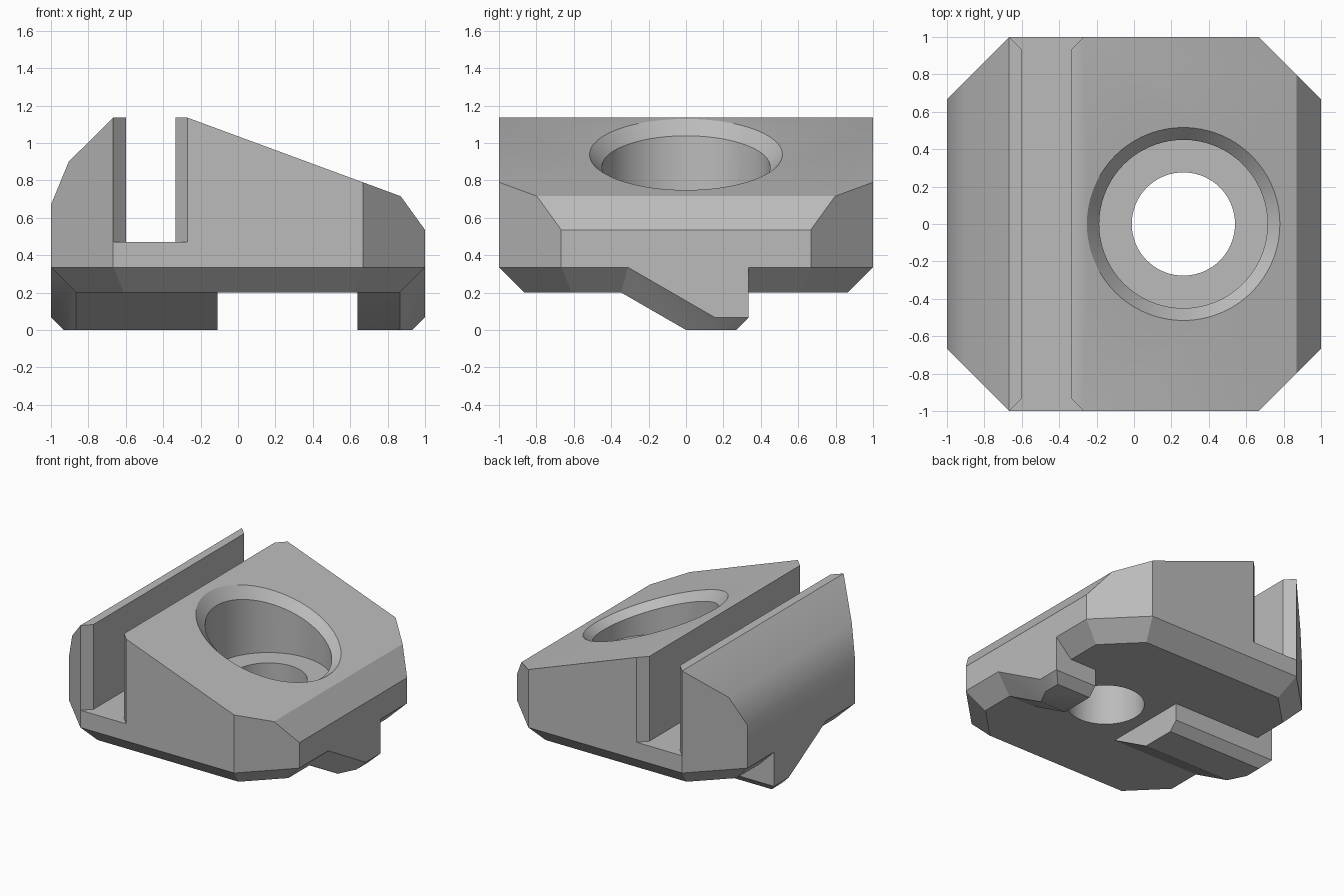
import bpy, bmesh, math
from mathutils import Vector

if "Cube" in bpy.data.objects:
    bpy.data.objects.remove(bpy.data.objects["Cube"])

grey = bpy.data.materials.new("plain grey")
grey.use_nodes = True
colour = (0.5, 0.5, 0.5, 1)
grey.diffuse_color = colour
grey.node_tree.nodes["Principled BSDF"].inputs["Base Color"].default_value = colour


def finish(bm, name):
    bmesh.ops.recalc_face_normals(bm, faces=bm.faces)
    mesh = bpy.data.meshes.new(name)
    bm.to_mesh(mesh)
    bm.free()
    mesh.materials.append(grey)
    obj = bpy.data.objects.new(name, mesh)
    bpy.context.collection.objects.link(obj)
    return obj


def prism(points, depth):
    """Extrude a closed outline along a vector."""
    bm = bmesh.new()
    face = bm.faces.new([bm.verts.new(p) for p in points])
    geom = bmesh.ops.extrude_face_region(bm, geom=[face])["geom"]
    verts = [g for g in geom if isinstance(g, bmesh.types.BMVert)]
    bmesh.ops.translate(bm, verts=verts, vec=depth)
    bmesh.ops.recalc_face_normals(bm, faces=bm.faces)
    return bm


def trim(bm, point, normal):
    """Cut away everything beyond a plane and cap the cut."""
    cut = bmesh.ops.bisect_plane(bm, geom=bm.verts[:] + bm.edges[:] + bm.faces[:],
                                 plane_co=point, plane_no=Vector(normal).normalized(),
                                 clear_outer=True, dist=1e-5)["geom_cut"]
    edges = [g for g in cut if isinstance(g, bmesh.types.BMEdge)]
    if edges:
        bmesh.ops.contextual_create(bm, geom=edges)


def subtract(obj, cutter):
    mod = obj.modifiers.new("cut", 'BOOLEAN')
    mod.operation, mod.solver, mod.object = 'DIFFERENCE', 'EXACT', cutter
    bpy.context.view_layer.objects.active = obj
    bpy.ops.object.modifier_apply(modifier=mod.name)
    bpy.data.objects.remove(cutter)


def smooth(obj):
    bpy.ops.object.select_all(action='DESELECT')
    obj.select_set(True)
    bpy.context.view_layer.objects.active = obj
    bpy.ops.object.shade_smooth_by_angle(angle=math.radians(30))


# Clamp body: side profile with clipped corners and a chamfered underside
profile = [(-1, 0.2), (-1, 0.67), (-0.905, 0.9), (-0.667, 1.135),
           (-0.27, 1.135), (0.87, 0.715), (1, 0.535), (1, 0.2)]
bm = prism([(x, -1, z) for x, z in profile], (0, 2, 0))
for k in range(8):
    a = k * math.pi / 4
    out = Vector((math.cos(a), math.sin(a), 0))
    reach = 1.667 / math.sqrt(2) if k % 2 else 1
    if k % 2:
        trim(bm, out * reach, out)
    trim(bm, out * (reach - 0.135) + Vector((0, 0, 0.2)), out - Vector((0, 0, 1)))
body = finish(bm, "clamp_body")

# Slot across the top, flared at both ends
half = [(-0.6, 0.933), (-0.666, 1), (-0.666, 1.2), (-0.27, 1.2), (-0.27, 1), (-0.335, 0.933)]
outline = half + [(x, -y) for x, y in reversed(half)]
subtract(body, finish(prism([(x, y, 0.47) for x, y in outline], (0, 0, 1)), "slot_cutter"))

# Screw hole with counterbore and a rim chamfer that follows the sloped top
CX, SIDES = 0.264, 72


def slope(x):
    return 1.135 - (x + 0.27) * 0.42 / 1.14


rings = [(0.276, -0.1, False), (0.276, 0.58, False), (0.45, 0.58, False),
         (0.45, -0.066, True), (0.616, 0.1, True)]
bm = bmesh.new()
loops = []
for r, z, follow in rings:
    loop = []
    for i in range(SIDES):
        a = math.tau * i / SIDES
        c, s = math.cos(a), math.sin(a)
        # the sloped rim keeps its height from the straight bore's plane
        loop.append(bm.verts.new((CX + r * c, r * s, z + slope(CX + r * c) if follow else z)))
    loops.append(loop)
for low, high in zip(loops, loops[1:]):
    for i in range(SIDES):
        j = (i + 1) % SIDES
        bm.faces.new((low[i], low[j], high[j], high[i]))
bm.faces.new(loops[0])
bm.faces.new(loops[-1])
subtract(body, finish(bm, "hole_cutter"))
smooth(body)

# Locking ribs underneath: ramp on the front, upright stop at the back
for name, side, inner in (("left_rib", 1, 0.64), ("right_rib", -1, 0.11)):
    box = [(inner * side, -1, 0), (side, -1, 0), (side, 0.335, 0), (inner * side, 0.335, 0)]
    bm = prism(box, (0, 0, 0.335))
    ramp = Vector((0, -0.5, -math.sqrt(0.75)))
    trim(bm, (0, 0, 0), ramp)
    trim(bm, (0.865 * side, 0, 0), ramp + Vector((side, 0, 0)))
    trim(bm, (0.933 * side, 0, 0), (side, 0, -1))
    trim(bm, (0, 0.27, 0), (0, 1, -1))
    smooth(finish(bm, name))
